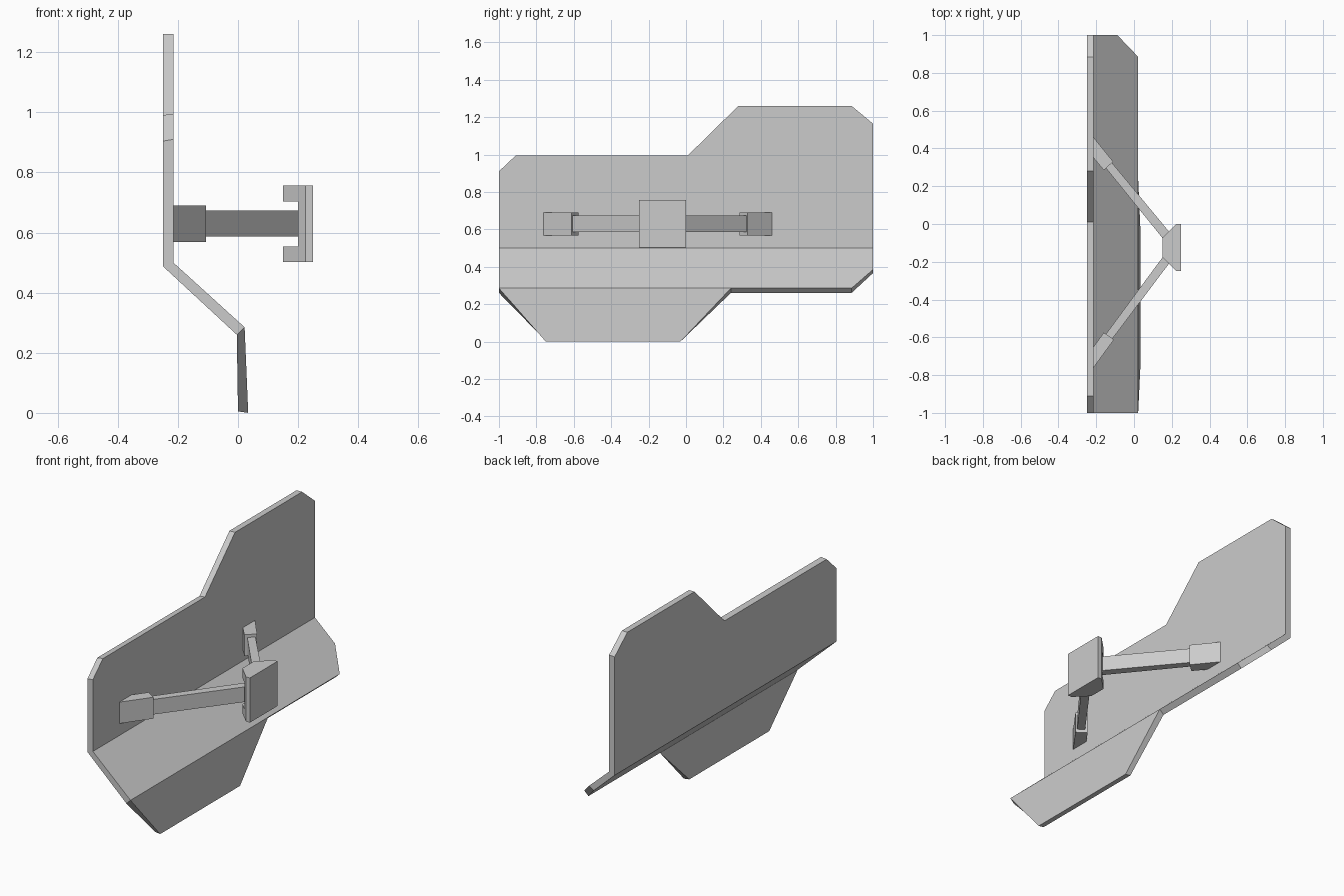
import bpy, bmesh

if "Cube" in bpy.data.objects:
    bpy.data.objects.remove(bpy.data.objects["Cube"])


def finish(name, bm):
    bmesh.ops.recalc_face_normals(bm, faces=bm.faces[:])
    mesh = bpy.data.meshes.new(name)
    bm.to_mesh(mesh)
    bm.free()
    obj = bpy.data.objects.new(name, mesh)
    bpy.context.collection.objects.link(obj)
    return obj


def prism(bm, outline, z0, z1):
    """Extrude an (x, y) outline between two heights."""
    low = [bm.verts.new((x, y, z0)) for x, y in outline]
    high = [bm.verts.new((x, y, z1)) for x, y in outline]
    bm.faces.new(low[::-1])
    bm.faces.new(high)
    n = len(outline)
    for i in range(n):
        j = (i + 1) % n
        bm.faces.new((low[i], low[j], high[j], high[i]))


# Bent shield plate: matching front and back (x, z) bend stations
FRONT = [(-0.215, 1.26), (-0.215, 0.50), (0.022, 0.285), (0.034, 0.0)]
BACK = [(-0.25, 1.26), (-0.25, 0.488), (-0.004, 0.26), (0.0, 0.005)]


def on_plate(y, z):
    for i in range(3):
        (xa, za), (xb, zb) = FRONT[i:i + 2]
        if z >= zb:
            t = (za - z) / (za - zb)
            (ua, wa), (ub, wb) = BACK[i:i + 2]
            return ((xa + (xb - xa) * t, y, z),
                    (ua + (ub - ua) * t, y, wa + (wb - wa) * t))


PANELS = [
    [(-1, .5), (1, .5), (1, 1.165), (.885, 1.26), (.28, 1.26), (.01, .995),
     (-.91, .995), (-1, .91)],
    [(-1, .285), (.24, .285), (.885, .285), (1, .385), (1, .5), (-1, .5)],
    [(-.75, 0), (-.03, 0), (.24, .285), (-1, .285)],
]
bm = bmesh.new()
pairs = {}
for p in {p for panel in PANELS for p in panel}:
    pairs[p] = [bm.verts.new(co) for co in on_plate(*p)]
edges = [(p[i], p[(i + 1) % len(p)]) for p in PANELS for i in range(len(p))]
for panel in PANELS:
    bm.faces.new([pairs[p][0] for p in panel])
    bm.faces.new([pairs[p][1] for p in reversed(panel)])
for a, b in edges:
    if (b, a) not in edges:
        bm.faces.new((pairs[a][0], pairs[a][1], pairs[b][1], pairs[b][0]))
finish("shield_plate", bm)

# Struts and the sleeves that fix them to the plate
SLEEVES = {
    "upper": [(-.225, .472), (-.225, .363), (-.16, .285), (-.11, .33)],
    "lower": [(-.225, -.775), (-.225, -.665), (-.16, -.575), (-.106, -.612)],
}
STRUTS = {
    "upper": [(-.152, .3), (-.12, .328), (.21, -.07), (.178, -.108)],
    "lower": [(-.152, -.587), (-.118, -.612), (.21, -.177), (.178, -.14)],
}
for side in SLEEVES:
    bm = bmesh.new()
    prism(bm, SLEEVES[side], .568, .69)
    finish(side + "_sleeve", bm)
    bm = bmesh.new()
    prism(bm, STRUTS[side], .587, .673)
    finish(side + "_strut", bm)

# Grip block: chamfered flanges above and below a recessed middle
chamfered = [(.25, 0), (.225, 0), (.15, -.075), (.15, -.175), (.225, -.25), (.25, -.25)]
recessed = [(.25, 0), (.225, 0), (.2, -.025), (.2, -.225), (.225, -.25), (.25, -.25)]
for name, outline, z0, z1 in (("grip_bottom", chamfered, .502, .553),
                              ("grip_middle", recessed, .553, .703),
                              ("grip_top", chamfered, .703, .757)):
    bm = bmesh.new()
    prism(bm, outline, z0, z1)
    finish(name, bm)
